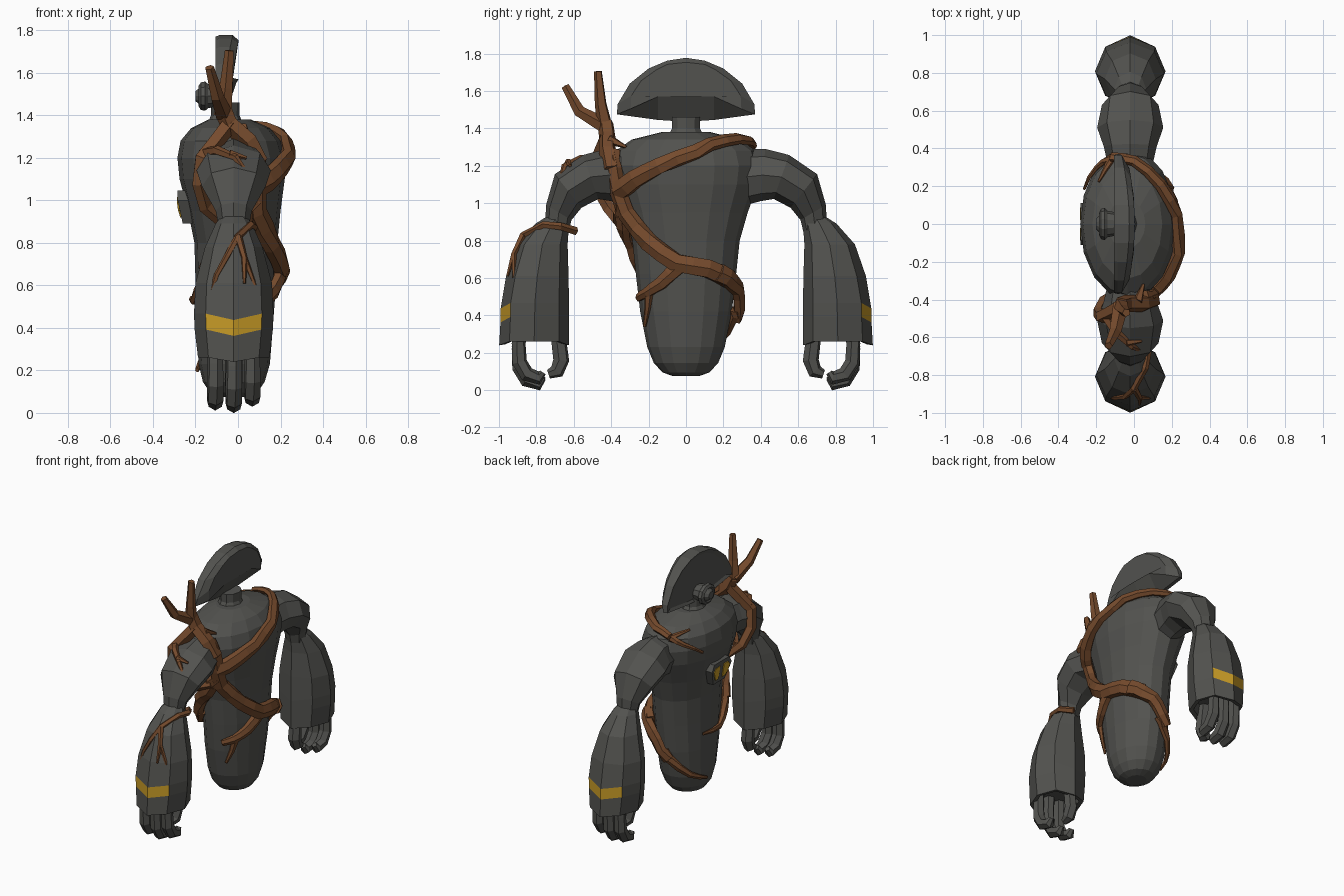
import bpy, bmesh, math
from mathutils import Vector


def material(name, rgb):
    m = bpy.data.materials.new(name)
    m.diffuse_color = (*rgb, 1)
    return m


STONE = material("dark stone", (0.085, 0.085, 0.078))
ROOT = material("brown root", (0.18, 0.07, 0.026))
GOLD = material("yellow paint", (0.58, 0.33, 0.02))


def loft(name, rings, mats, rule=None):
    """Skin equal-length rings of points, cap both ends; rule(ring, side) picks a material."""
    bm = bmesh.new()
    vs = [[bm.verts.new(p) for p in r] for r in rings]
    n = len(vs[0])
    for i in range(len(vs) - 1):
        for j in range(n):
            k = (j + 1) % n
            f = bm.faces.new((vs[i][j], vs[i][k], vs[i + 1][k], vs[i + 1][j]))
            f.material_index = rule(i, j) if rule else 0
    bm.faces.new(vs[0])
    bm.faces.new(vs[-1])
    bmesh.ops.recalc_face_normals(bm, faces=bm.faces)
    me = bpy.data.meshes.new(name)
    bm.to_mesh(me)
    bm.free()
    for m in mats:
        me.materials.append(m)
    ob = bpy.data.objects.new(name, me)
    bpy.context.collection.objects.link(ob)
    return ob


def oval(c, a, b, n):
    """Ring about c spanned by half-axis vectors a and b."""
    return [Vector(c) + Vector(a) * math.cos(2 * math.pi * j / n)
            + Vector(b) * math.sin(2 * math.pi * j / n) for j in range(n)]


def tube(name, pts, radii, mat, sides=5, normals=None):
    """Swept tube; given normals, the section is a strap flattened against them."""
    pts = [Vector(p) for p in pts]
    rings, a = [], None
    for i, p in enumerate(pts):
        t = (pts[min(i + 1, len(pts) - 1)] - pts[max(i - 1, 0)]).normalized()
        a = normals[i] if normals else (a or t.orthogonal())
        a = (a - t * a.dot(t)).normalized()
        flat = .75 if normals else 1
        rings.append(oval(p, a * radii[i] * flat, t.cross(a) * radii[i], sides))
    return loft(name, rings, [mat])


# Torso: height, half width in y, front x, back x
TORSO = [(.075, .07, -.085, .045), (.095, .125, -.13, .09), (.145, .172, -.165, .125),
         (.23, .207, -.185, .15), (.42, .245, -.195, .165), (.62, .268, -.2, .18), (.8, .287, -.205, .185),
         (.95, .33, -.235, .2), (1.1, .385, -.275, .22), (1.2, .4, -.285, .225),
         (1.28, .375, -.27, .2), (1.34, .29, -.22, .15), (1.38, .13, -.14, .06)]
torso = loft("torso", [oval(((f + b) / 2, 0, z), ((b - f) / 2, 0, 0), (0, w, 0), 16)
                       for z, w, f, b in TORSO], [STONE])

# Neck
loft("neck", [oval((-.06, 0, z), (r * .85, 0, 0), (0, r, 0), 10)
              for z, r in ((1.36, .1), (1.4, .078), (1.46, .08))], [STONE])

# Head: half-dome shield, flat in front, bulging behind, undercut below the ridge
half = [(.37, 1.475), (.365, 1.53), (.3, 1.64), (.2, 1.72), (.1, 1.762)]
outline = [(0, 1.435), (.15, 1.445)] + half + [(0, 1.777)] + [(-y, z) for y, z in half[::-1]] + [(-.15, 1.445)]
front = [(-.107, y * .985, 1.5 + (z - 1.5) * .97) for y, z in outline]
inset = [(-.095, y * .85, 1.56 + (z - 1.56) * .85) for y, z in outline]
middle = [(-.088, y, z) for y, z in outline]
back = [(-.08 if z < 1.5 else -.025 - .3 * y * y, y, z) for y, z in outline]
ridge = [(.003 - .2 * y * y, y if abs(y) < .16 else y * .8, 1.57 - max(0, abs(y) - .15) * .3 if z < 1.5
          else 1.575 + (z - 1.53) * .72) for y, z in outline]
loft("head", [inset, front, middle, back, ridge], [STONE])

# Round eye on the front of the head
loft("eye", [oval((x, 0, 1.49), (0, r, 0), (0, 0, r * .85), 10) for x, r in
             ((-.09, .06), (-.14, .07), (-.155, .085), (-.175, .08), (-.185, .06), (-.178, .05), (-.2, .03))], [STONE])

# Chest badge with two painted panes
badge = [(-.11, 1.0), (-.085, 1.045), (.085, 1.045), (.11, 1.0), (.065, .89), (-.065, .89)]
lean = lambda z: max(0, .97 - z) * .3
loft("chest_badge", [[(x + lean(z), y, z) for y, z in badge] for x in (-.2, -.284)], [STONE])
for s in (1, -1):
    pane = [(.022, 1.015), (.07, 1.015), (.088, .99), (.075, .955), (.055, .92), (.022, .92)]
    loft("badge_pane", [[(x + lean(z), s * y, z) for y, z in pane] for x in (-.28, -.287)], [GOLD])

# Arms, forearms and hands, mirrored in y
for s in (1, -1):
    # upper arm: y, z, in-plane direction, half thickness, half width
    upper = [(.32, 1.14, 0, 1, .15, .12), (.41, 1.15, .1, 1, .14, .14), (.51, 1.14, .33, .94, .125, .175),
             (.63, 1.065, .62, .78, .115, .15), (.68, .95, .85, .5, .08, .085), (.69, .87, .9, .3, .07, .07)]
    loft("upper_arm", [oval((-.02, s * y, z), (0, s * dy * t, dz * t), (w, 0, 0), 8)
                       for y, z, dy, dz, t, w in upper], [STONE])

    # forearm: y, z, half depth, half width; the outer point dips to form the chevron
    fore = [(.69, .925, .06, .06), (.715, .89, .09, .085), (.768, .78, .135, .135), (.795, .61, .167, .18),
            (.808, .467, .183, .187), (.809, .392, .183, .184), (.812, .26, .187, .168),
            (.812, .265, .155, .14), (.812, .33, .14, .13)]
    rings = []
    for i, (y, z, d, w) in enumerate(fore):
        ring = oval((-.02, s * y, z), (0, s * d, 0), (w, 0, 0), 8)
        if 4 <= i <= 7:
            dip = .03 if i < 6 else .02
            ring[0].z -= dip
            ring[4].z -= dip
        rings.append(ring)
    loft("forearm", rings, [STONE, GOLD], lambda i, j: 1 if i == 4 and j in (0, 7) else 0)

    # three curled fingers and a thumb
    for x, lift in ((-.107, .012), (-.02, 0), (.067, .03)):
        tube("finger", [(x, s * y, z + lift) for y, z in
                        ((.89, .34), (.895, .22), (.89, .12), (.85, .055), (.785, .035), (.765, .065))],
             [.038, .038, .041, .041, .036, .018], STONE, 6)
    tube("thumb", [(-.02, s * y, z) for y, z in ((.69, .34), (.677, .24), (.667, .16), (.69, .1), (.735, .085))],
         [.038, .042, .044, .04, .024], STONE, 6)


def root(name, pts, r0, r1, hug=None):
    """Tapering root; with a hug distance it is laid on the torso surface."""
    path, normals = [Vector(p) for p in pts], None
    if hug is not None:
        mids = [a.lerp(b, .5) for a, b in zip(path, path[1:])]
        path = [p for pair in zip(path, mids) for p in pair] + [path[-1]]
        normals = []
        for i, p in enumerate(path):
            _, loc, nor, _ = torso.closest_point_on_mesh(p)
            path[i] = loc + nor * hug
            normals.append(nor.copy())
    n = len(path) - 1
    tube(name, path, [r0 + (r1 - r0) * i / n for i in range(n + 1)], ROOT, 6 if normals else 5, normals)


# Roots wrapped round the torso
root("sash_root", [(.1, -.38, 1.06), (.2, -.28, 1.13), (.25, -.15, 1.2), (.21, .05, 1.27), (.12, .2, 1.315),
                   (0, .33, 1.33), (-.12, .35, 1.3)], .06, .026, .028)
root("sash_tip", [(-.12, .35, 1.3), (-.19, .3, 1.25), (-.25, .18, 1.17)], .026, .01, .014)
root("sash_fork", [(-.12, .35, 1.3), (-.18, .22, 1.32)], .022, .008, .012)
root("side_root", [(.05, -.42, 1.28), (.1, -.4, 1.18), (.1, -.38, 1.06), (.1, -.33, .94), (.16, -.2, .79),
                   (.2, -.05, .68), (.2, .12, .65), (.13, .25, .59)], .05, .056, .028)
root("hip_root", [(.17, .17, .63), (.13, .25, .58), (.04, .3, .5), (-.05, .27, .38)], .056, .04, .04)
root("hip_root_tip", [(.0, .29, .43), (-.05, .27, .37), (-.15, .17, .26), (-.2, .04, .2)], .044, .012, .02)
root("low_root", [(.2, -.03, .67), (.18, -.14, .57), (.13, -.22, .52), (.06, -.28, .49)], .046, .022, .02)
root("low_twig", [(.13, -.21, .52), (.11, -.22, .43), (.07, -.23, .34)], .028, .01, .014)
root("front_root", [(.08, -.36, 1.0), (0, -.34, .88), (-.1, -.3, .78), (-.15, -.24, .66)], .05, .05, .03)
root("front_root_tip", [(-.13, -.26, .69), (-.17, -.18, .59), (-.19, -.08, .53), (-.2, .1, .54)], .05, .01, .022)

# Branching antlers on one shoulder
root("antler_trunk", [(.1, -.4, 1.18), (.05, -.42, 1.28), (-.04, -.42, 1.36), (-.07, -.43, 1.43)], .048, .045)
root("antler_tall", [(-.07, -.43, 1.4), (-.055, -.455, 1.53), (-.04, -.47, 1.705)], .044, .022)
root("antler_low", [(-.07, -.43, 1.41), (-.1, -.57, 1.49), (-.135, -.645, 1.625)], .044, .022)
root("antler_spur", [(.02, -.41, 1.34), (.05, -.32, 1.3)], .028, .008)

# Roots looping the shoulder of the same arm
root("shoulder_loop", [(-.04, -.42, 1.36), (-.11, -.46, 1.27), (-.17, -.49, 1.2), (-.185, -.47, 1.08),
                       (-.155, -.41, .97), (-.08, -.36, .9), (.05, -.36, .95)], .042, .03)
root("shoulder_twig", [(-.16, -.47, 1.22), (-.1, -.57, 1.235), (-.01, -.65, 1.2), (.04, -.67, 1.13)], .03, .01)
root("shoulder_twig_fork", [(-.04, -.63, 1.22), (.04, -.62, 1.2)], .02, .008)

# Roots running down the forearm
root("forearm_root", [(.02, -.59, .85), (.075, -.67, .875), (.06, -.76, .885), (.0, -.87, .83), (-.05, -.915, .74),
                      (-.1, -.92, .65), (-.13, -.915, .55)], .023, .011)
root("forearm_twig", [(0, -.87, .83), (.03, -.92, .73), (.08, -.92, .6)], .02, .009)
root("forearm_twig_small", [(.03, -.92, .73), (.03, -.955, .61)], .016, .007)
